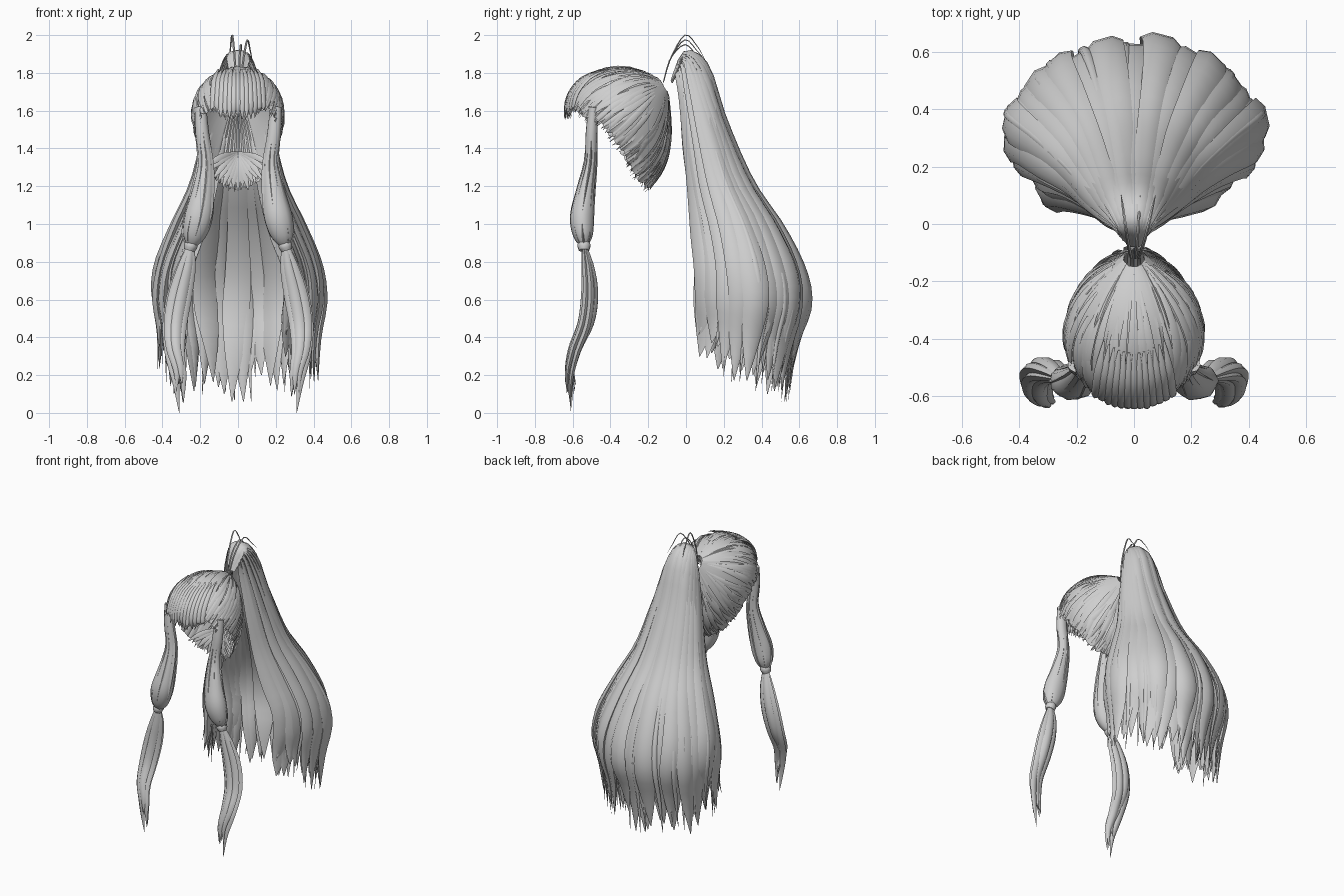
import bpy, bmesh, math, random
from mathutils import Vector

random.seed(4)
if "Cube" in bpy.data.objects:
    bpy.data.objects.remove(bpy.data.objects["Cube"], do_unlink=True)

hair = bpy.data.materials.new("soft grey hair")
hair.use_nodes = True
GREY = (0.62, 0.62, 0.62, 1)
hair.diffuse_color = GREY
hair.node_tree.nodes["Principled BSDF"].inputs["Base Color"].default_value = GREY


def along(keys, u):
    """Smooth interpolation through keys (vectors or numbers), u from 0 to 1."""
    f = min(max(u, 0), 1) * (len(keys) - 1)
    i = min(int(f), len(keys) - 2)
    t = f - i
    b, c = keys[i], keys[i + 1]
    a = keys[i - 1] if i else b
    d = keys[i + 2] if i + 2 < len(keys) else c
    return b + (c - a) * (t / 2) + (a * 2 - b * 5 + c * 4 - d) * (t * t / 2) \
        + (b * 3 - a - c * 3 + d) * (t ** 3 / 2)


def vecs(*pts):
    return [Vector(p) for p in pts]


def finish(bm, name, angle=50):
    bmesh.ops.recalc_face_normals(bm, faces=bm.faces)
    mesh = bpy.data.meshes.new(name)
    bm.to_mesh(mesh)
    bm.free()
    mesh.materials.append(hair)
    obj = bpy.data.objects.new(name, mesh)
    bpy.context.collection.objects.link(obj)
    bpy.ops.object.select_all(action='DESELECT')
    obj.select_set(True)
    bpy.context.view_layer.objects.active = obj
    bpy.ops.object.shade_smooth_by_angle(angle=math.radians(angle))


def strand(bm, path, widths, thick, centre, steps=18, sides=6, ridge=0.0):
    """Tapered lock: an oval section swept along a path, flat side facing out."""
    pts = [along(path, k / steps) for k in range(steps + 1)]
    rings = []
    for k, p in enumerate(pts):
        tan = (pts[min(k + 1, steps)] - pts[max(k - 1, 0)]).normalized()
        out = p - centre(p)
        out = (out - tan * out.dot(tan)).normalized()
        side = tan.cross(out)
        w = max(along(widths, k / steps), 0.001)
        ring = []
        for j in range(sides):
            a = math.tau * j / sides
            r = w * (1 + ridge * (j % 2))
            ring.append(bm.verts.new(p + side * (r * math.cos(a)) + out * (r * thick * math.sin(a))))
        rings.append(ring)
    for lo, hi in zip(rings, rings[1:]):
        for j in range(sides):
            n = (j + 1) % sides
            bm.faces.new((lo[j], lo[n], hi[n], hi[j]))
    bm.faces.new(rings[0])
    bm.faces.new(rings[-1])


# Swept-back cap: paths run over the skull from the tie to the hairline
SKULL = Vector((0, -0.36, 1.55))
SIZE = Vector((0.24, 0.27, 0.275))
TIE = Vector((0, -0.085, 1.755))
HALF = vecs((0, -.625, 1.565), (.07, -.62, 1.565), (.14, -.585, 1.6), (.195, -.53, 1.55),
            (.228, -.45, 1.52), (.21, -.38, 1.42), (.165, -.31, 1.31), (.09, -.24, 1.21), (0, -.2, 1.18))
HAIRLINE = HALF + [Vector((-p.x, p.y, p.z)) for p in HALF[-2::-1]]


def unit(p):
    q = p - SKULL
    return Vector((q.x / SIZE.x, q.y / SIZE.y, q.z / SIZE.z))


def cap_point(u, t, lift=0.0):
    a, b = unit(TIE), unit(along(HAIRLINE, u))
    rear = max(0, 1 - abs(u - 0.5) * 3.2)
    s = min(t, 1)
    dip = 0.17 * math.sin(math.pi * s ** 0.55) + 0.2 * rear * math.sin(math.pi * s)
    r = a.length + (b.length - a.length) * t - dip
    d = a.normalized().slerp(b.normalized(), t) * (r + lift)
    return SKULL + Vector((d.x * SIZE.x, d.y * SIZE.y, d.z * SIZE.z))


bm = bmesh.new()
COLS, ROWS = 112, 14
grid = []
for c in range(COLS):
    end = 1 - 0.05 * random.random()
    grid.append([bm.verts.new(cap_point(c / COLS, end * r / ROWS, 0.03 * (c % 2) * r / ROWS))
                 for r in range(1, ROWS + 1)])
for c in range(COLS):
    a, b = grid[c], grid[(c + 1) % COLS]
    for r in range(ROWS - 1):
        bm.faces.new((a[r], b[r], b[r + 1], a[r + 1]))
finish(bm, "swept_back_cap", 35)

# Loose strands lying on the cap, with ragged ends
bm = bmesh.new()
for k in range(84):
    u = (k + random.random()) / 84
    start, end = random.uniform(0.08, 0.55), random.uniform(0.95, 1.03)
    drift = random.uniform(-0.03, 0.03)
    path = [cap_point(min(max(u + drift * (1 - i / 6), 0), 1), start + (end - start) * i / 6,
                      0.015 + 0.03 * math.sin(math.pi * i / 6)) for i in range(7)]
    strand(bm, path, [.003, .012, .016, .012, .001], 0.35, lambda p: SKULL, 10, 4)
finish(bm, "cap_strands")

# Fringe over the forehead
bm = bmesh.new()
for k in range(13):
    x = -0.13 + 0.26 * k / 12
    y = -0.64 + 2.5 * x * x
    tip = 1.545 + 0.03 * random.random() + 0.05 * (abs(x) > 0.1)
    path = vecs((x * .8, y + .19, 1.82), (x * .95, y + .09, 1.775), (x, y + .025, 1.7),
                (x * 1.05, y, 1.62), (x * 1.05, y + random.uniform(-.01, .02), tip))
    strand(bm, path, [.004, .015, .018, .014, .002], 0.45, lambda p: SKULL, 12)
finish(bm, "fringe")

# Fan of short hair closing the nape
bm = bmesh.new()
for k in range(15):
    u = 0.5 + 0.26 * (k / 14 - 0.5)
    end = along(HAIRLINE, u)
    root = Vector((0, -0.18, 1.38))
    mid = root.lerp(end, 0.5) + Vector((0, -0.01, 0.01))
    end = end + Vector((0, 0, random.uniform(-.02, .02)))
    strand(bm, [root, mid, end], [.003, .012, .016, .003], 0.3, lambda p: Vector((p.x, -1, p.z)), 6, 4)
finish(bm, "nape_fan")

# Ponytail: guide curves for its back, side and front edge
BACK = vecs((0, -.075, 1.76), (0, -.005, 1.91), (0, .11, 1.84), (0, .2, 1.55), (0, .34, 1.22),
            (0, .5, .97), (0, .6, .74), (0, .62, .55), (0, .57, .34), (0, .54, .1))
SIDE = vecs((.01, -.075, 1.76), (.045, -.005, 1.87), (.1, .04, 1.74), (.17, .1, 1.48), (.24, .16, 1.22),
            (.34, .23, 1.0), (.42, .28, .79), (.435, .3, .6), (.405, .28, .4), (.4, .26, .17))
EDGE = vecs((.01, -.075, 1.75), (.03, -.04, 1.8), (.06, -.01, 1.65), (.1, .02, 1.4), (.14, .05, 1.17),
            (.2, .075, .96), (.27, .1, .77), (.29, .105, .6), (.28, .095, .45), (.28, .07, .32))


def tail_path(angle, scale, tip, sway):
    """Path at an angle from the back; beyond a right angle it moves to the front edge."""
    a, sgn = abs(angle), math.copysign(1, angle)
    lobe = -0.045 * math.cos(math.radians(a * 12))
    path = []
    for i, (b, s, e) in enumerate(zip(BACK, SIDE, EDGE)):
        if a <= 90:
            sn, cs = math.sin(math.radians(a)), math.cos(math.radians(a))
            p = Vector((s.x * sn, s.y + (b.y - s.y) * cs, s.z + (b.z - s.z) * cs))
        else:
            p = s.lerp(e, (a - 90) / 40)
        mid = Vector((0, 0.2 * i / 9, p.z))
        p = mid + (p - mid) * (scale + lobe * i / 9)
        low = max(0, (i - 6) / 3)
        path.append(Vector(((p.x + sway * low) * sgn, p.y, p.z + tip * low * low)))
    return path


def tail_axis(p):
    return Vector((0, -0.03 + 0.3 * min(1, max(0, (1.85 - p.z) / 1.2)), min(p.z, 1.7)))


# Each layer: name, lock count, distance out, width, thickness
TAIL_WIDTH = [.012, .019, .027, .036, .042, .05, .06, .06, .042, .002]
LAYERS = (("ponytail_outer_locks", 21, 1.0, 1.15, 0.4), ("ponytail_inner_locks", 20, 0.95, 1.2, 0.15),
          ("ponytail_thin_strands", 30, 1.02, 0.28, 0.6))
for name, count, scale, width, thick in LAYERS:
    bm = bmesh.new()
    for k in range(count):
        ang = min(130, -130 + 260 * (k + (0.5 if scale < 1 else 0)) / (count - 1))
        tip = random.uniform(-0.03, 0.12) if abs(ang) > 6 else -0.04
        path = tail_path(ang, scale * random.uniform(0.98, 1.02), tip, random.uniform(-.04, .04))
        strand(bm, path, [w * width * random.uniform(.9, 1.1) for w in TAIL_WIDTH], thick, tail_axis, 28)
    finish(bm, name)

# Fine flyaway hairs arching over the tie
bm = bmesh.new()
for x, top in ((-.03, 2.0), (.05, 1.975), (.015, 1.95)):
    path = vecs((x * .3, -.12, 1.75), (x * .6, -.08, 1.88), (x, -.005, top), (x * 1.3, .06, top - .06), (x * 1.5, .1, 1.87))
    strand(bm, path, [.005, .006, .005, .004, .001], 0.6, lambda p: Vector((0, 0, 1.6)), 14, 4)
finish(bm, "flyaway_hairs")

# Side locks: a gathered upper part, a tie and a loose lower part
UPPER = vecs((.2, -.49, 1.62), (.19, -.5, 1.48), (.172, -.505, 1.33), (.185, -.53, 1.18),
             (.21, -.55, 1.04), (.235, -.545, .94), (.25, -.54, .88))
LOWER = vecs((.25, -.54, .89), (.275, -.52, .77), (.31, -.51, .62), (.335, -.53, .46),
             (.335, -.585, .31), (.31, -.615, .16), (.305, -.61, 0))
for s, label in ((1, "left"), (-1, "right")):
    def flip(p):
        return Vector((p.x * s, p.y, p.z))

    def inner(p):
        return Vector((p.x, 0.5, p.z))

    bm = bmesh.new()
    strand(bm, [flip(p) for p in UPPER], [.03, .035, .038, .056, .072, .058, .02], 0.85, inner, 24, 14, 0.07)
    for k in range(7):
        a = math.tau * k / 7
        radii = [.025, .028, .033, .049, .064, .053, .015]
        path = [flip(p + Vector((math.cos(a) * r, math.sin(a) * r * .85, 0))) for p, r in zip(UPPER, radii)]
        strand(bm, path, [.006, .011, .016, .012, .005], 0.7, inner, 18, 4)
    finish(bm, label + "_side_lock_upper")

    bm = bmesh.new()
    strand(bm, [flip(p) for p in vecs((.24, -.54, .91), (.25, -.54, .885), (.258, -.54, .86))],
           [.028, .036, .028], 1.0, inner, 6, 10)
    finish(bm, label + "_lock_tie")

    bm = bmesh.new()
    for k in range(6):
        a = math.tau * k / 6 + 0.3
        tip = 0 if k == 0 else random.uniform(0.03, 0.15)
        path = []
        for i, p in enumerate(LOWER):
            r = (.006, .026, .036, .034, .026, .02, .006 + tip * .2)[i]
            path.append(flip(p + Vector((math.cos(a) * r, math.sin(a) * r * .8, tip * (i / 6) ** 3))))
        strand(bm, path, [.012, .026, .033, .032, .027, .018, .001], 0.6, inner, 20)
    finish(bm, label + "_side_lock_lower")
